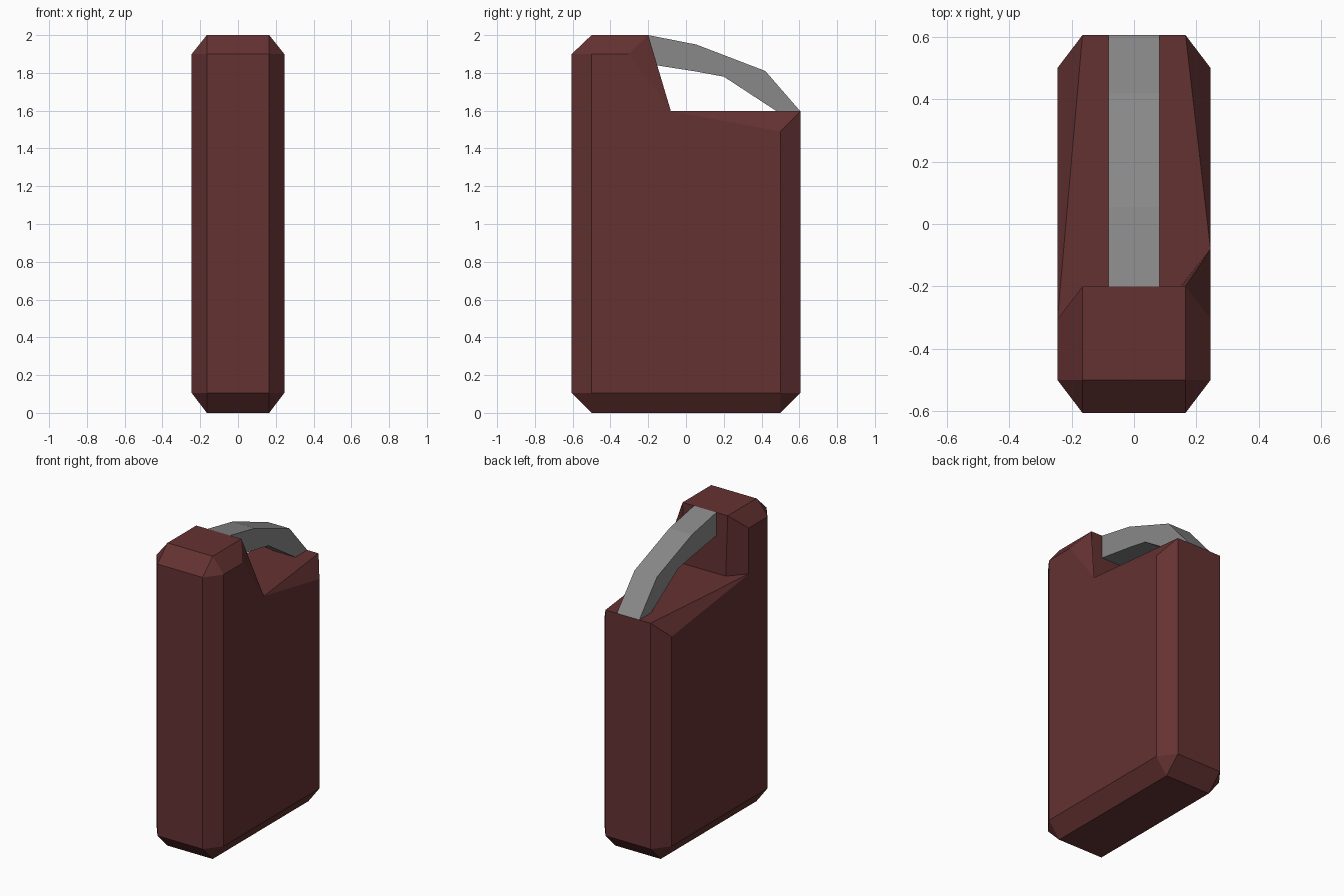
import bpy, bmesh

if "Cube" in bpy.data.objects:
    bpy.data.objects.remove(bpy.data.objects["Cube"])


def material(name, rgb):
    m = bpy.data.materials.new(name)
    m.diffuse_color = (*rgb, 1)
    m.use_nodes = True
    m.node_tree.nodes["Principled BSDF"].inputs["Base Color"].default_value = m.diffuse_color
    return m


def finish(name, bm, mat):
    bmesh.ops.recalc_face_normals(bm, faces=bm.faces[:])
    mesh = bpy.data.meshes.new(name)
    bm.to_mesh(mesh)
    bm.free()
    mesh.materials.append(mat)
    bpy.context.collection.objects.link(bpy.data.objects.new(name, mesh))


red = material("dark red", (0.13, 0.032, 0.032))
grey = material("handle grey", (0.25, 0.25, 0.25))

# Half outline of the chamfered can: (x, y, z), mirrored to both sides
W, N = 0.245, 0.165          # full and chamfered half widths
D, E = 0.605, 0.50           # full and chamfered half depths
points = {
    "floor_f": (N, -E, 0), "floor_b": (N, E, 0),
    "low_f": (N, -D, 0.105), "low_sf": (W, -E, 0.105),
    "low_sb": (W, E, 0.105), "low_b": (N, D, 0.105),
    "high_f": (N, -D, 1.9), "high_sf": (W, -E, 1.9),
    "high_sb": (W, -0.305, 1.9),
    "top_f": (N, -E, 2.0), "top_b": (N, -0.2, 2.0),
    "wall": (0.15, -0.2, 1.597), "notch": (W, -0.305, 1.597),
    "deck_s": (W, E, 1.49), "deck_b": (N, D, 1.597),
}
half_faces = [
    "low_f low_sf high_sf high_f",                      # front corner
    "low_b low_sb deck_s deck_b",                       # back corner
    "low_sf low_sb deck_s notch high_sb high_sf",       # side
    "floor_f floor_b low_sb low_sf",                    # lower chamfer
    "floor_f low_f low_sf", "floor_b low_b low_sb",     # lower corners
    "high_f high_sf top_f",                             # upper corner
    "high_sf high_sb top_b top_f",                      # upper chamfer
    "notch deck_s deck_b",                              # sloping shoulder
]
centre_faces = [
    "floor_f floor_b", "floor_f low_f", "floor_b low_b", "low_f high_f",
    "low_b deck_b", "high_f top_f", "top_f top_b", "top_b wall",
]

bm = bmesh.new()
sides = []
for s in (1, -1):
    v = {k: bm.verts.new((s * x, y, z)) for k, (x, y, z) in points.items()}
    sides.append(v)
    for f in half_faces:
        bm.faces.new([v[k] for k in f.split()])
right, left = sides
right["notch"].co.y = -0.08   # right-hand notch reaches further back

# Tower back corners: triangles on the right, one quad on the left
bm.faces.new([right[k] for k in ("high_sb", "notch", "top_b")])
bm.faces.new([right[k] for k in ("notch", "wall", "top_b")])
bm.faces.new([left[k] for k in ("high_sb", "notch", "wall", "top_b")])

# Faces bridging both halves
for f in centre_faces:
    a, b = f.split()
    bm.faces.new((right[a], right[b], left[b], left[a]))
bm.faces.new([right[k] for k in ("deck_b", "notch", "wall")]
             + [left[k] for k in ("wall", "notch", "deck_b")])
finish("can_body", bm, red)

# Handle: side profile (y, z) extruded across x
profile = [(-0.2, 2.0), (0.055, 1.95), (0.42, 1.81), (0.605, 1.597),
           (0.48, 1.597), (0.2, 1.78), (0.055, 1.807), (-0.2, 1.847)]
bm = bmesh.new()
face = bm.faces.new([bm.verts.new((-0.082, y, z)) for y, z in profile])
ext = bmesh.ops.extrude_face_region(bm, geom=[face])["geom"]
bmesh.ops.translate(bm, vec=(0.164, 0, 0),
                    verts=[g for g in ext if isinstance(g, bmesh.types.BMVert)])
finish("carry_handle", bm, grey)
